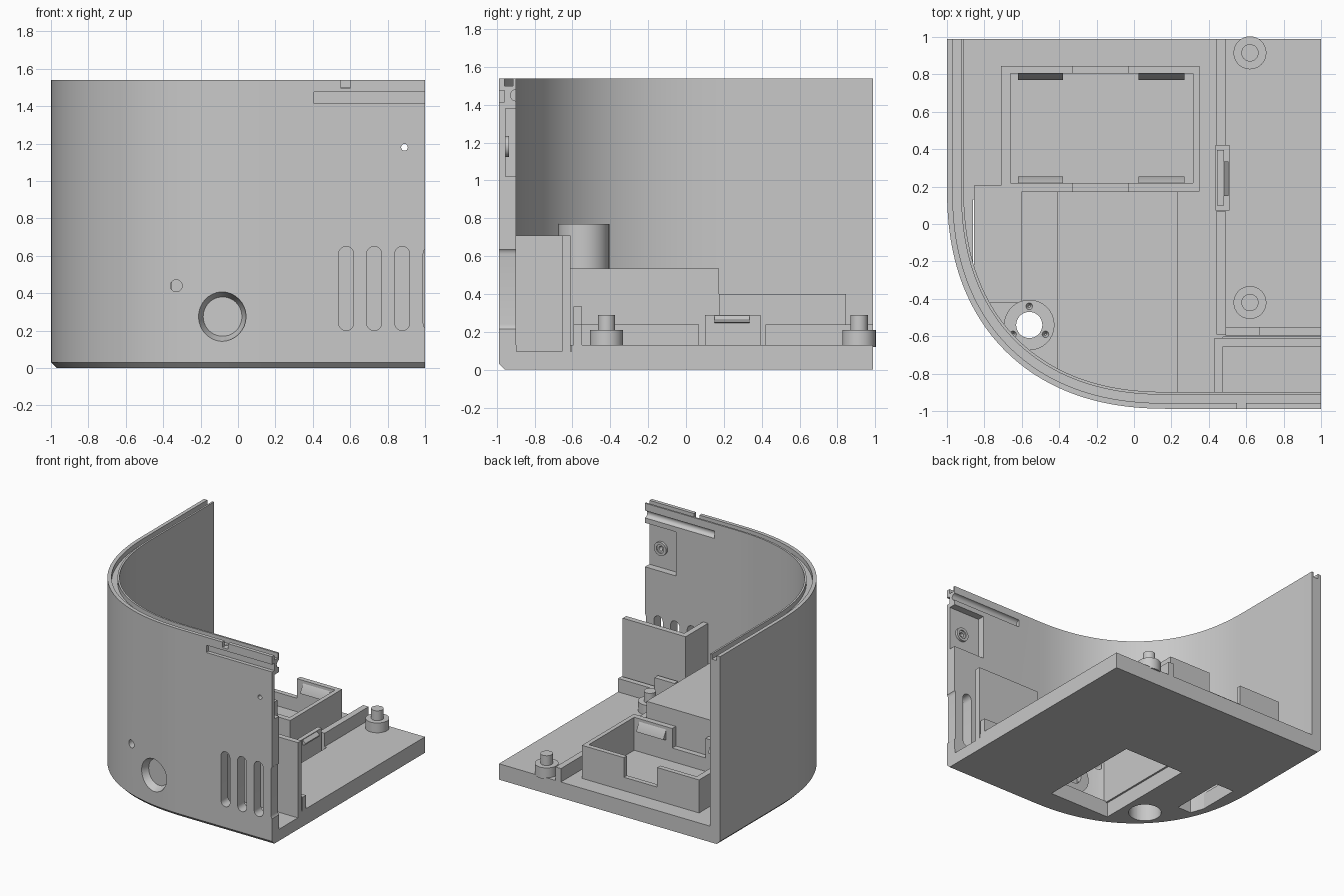
import bpy, bmesh, math

if "Cube" in bpy.data.objects:
    bpy.data.objects.remove(bpy.data.objects["Cube"])

grey = bpy.data.materials.new("light_grey")
grey.diffuse_color = (0.58, 0.58, 0.58, 1)
grey.use_nodes = True
grey.node_tree.nodes["Principled BSDF"].inputs["Base Color"].default_value = grey.diffuse_color
H, T, R, E = 1.54, 0.09, 1.19, 0.988      # height, wall thickness, corner size, half depth
CX, CY = -1 + R, -E + R                   # centre of the round corner
POWER = 2.29                              # fullness of the corner curve
FLOOR = 0.13


def finish(name, bm):
    bmesh.ops.recalc_face_normals(bm, faces=bm.faces)
    me = bpy.data.meshes.new(name)
    bm.to_mesh(me)
    bm.free()
    me.materials.append(grey)
    ob = bpy.data.objects.new(name, me)
    bpy.context.collection.objects.link(ob)
    return ob


def loft(name, rings):
    """Skin a list of equal rings and cap both ends."""
    bm = bmesh.new()
    vs = [[bm.verts.new(p) for p in r] for r in rings]
    n = len(rings[0])
    for a, b in zip(vs, vs[1:]):
        for i in range(n):
            j = (i + 1) % n
            bm.faces.new((a[i], a[j], b[j], b[i]))
    bm.faces.new(vs[0])
    bm.faces.new(vs[-1])
    return finish(name, bm)


def place(p, h, axis):
    return {'x': (h, p[0], p[1]), 'y': (p[0], h, p[1]), 'z': (p[0], p[1], h)}[axis]


def prism(name, pts, lo, hi, axis='z'):
    return loft(name, [[place(p, h, axis) for p in pts] for h in (lo, hi)])


def box(name, x0, x1, y0, y1, z0, z1):
    return prism(name, [(x0, y0), (x1, y0), (x1, y1), (x0, y1)], z0, z1)


def circle(c, r, n=32):
    return [(c[0] + r * math.cos(2 * math.pi * i / n), c[1] + r * math.sin(2 * math.pi * i / n)) for i in range(n)]


def turned(name, c, steps, axis='z', n=32):
    """Round part from (position along axis, radius) steps."""
    return loft(name, [[place(p, h, axis) for p in circle(c, r, n)] for h, r in steps])


def boolean(ob, tool, op='DIFFERENCE'):
    m = ob.modifiers.new("cut", 'BOOLEAN')
    m.object, m.operation, m.solver = tool, op, 'EXACT'
    dg = bpy.context.evaluated_depsgraph_get()
    me = bpy.data.meshes.new_from_object(ob.evaluated_get(dg))
    ob.modifiers.clear()
    ob.data = me


def cut(tool, *obs):
    for ob in obs:
        boolean(ob, tool)
    bpy.data.objects.remove(tool)


def path(d, n=48):
    """Left side, full round corner and front side, moved inward by d."""
    pts = [(-1 + d, E)]
    for i in range(n + 1):
        c, s = max(0, math.cos(math.pi / 2 * i / n)), math.sin(math.pi / 2 * i / n)
        if i == n:
            c = 0
        nx, ny = c ** (2 - 2 / POWER), s ** (2 - 2 / POWER)
        k = d / math.hypot(nx, ny)
        pts.append((CX - R * c ** (2 / POWER) + nx * k, CY - R * s ** (2 / POWER) + ny * k))
    return pts + [(1, -E + d)]


# Outer shell with bottom chamfer and a lip groove along the top
section = [(.03, 0), (T, 0), (T, H), (.075, H), (.075, H - .04), (.03, H - .04), (.03, H), (0, H), (0, .03)]
cols = [path(d) for d, z in section]
wall = loft("wall", [[(*cols[k][i], section[k][1]) for k in range(len(section))] for i in range(len(cols[0]))])
base = prism("floor", path(T) + [(1, E)], 0, FLOOR)
inside = prism("inside_helper", path(.06) + [(1, E)], -.5, 2)

# Hollow chamber over the bottom opening, side chamber and screw tower
chamber = box("chamber", -.41, .235, -1.1, .175, .12, .535)
side = box("side_chamber", -.855, -.6, -.42, .205, .12, .395)
tower = turned("screw_tower", (-.56, -.54), [(.12, .135), (.77, .135)])
cut(box("c", -.37, .19, -.88, .12, .0, .49), chamber)
for ob in (chamber, side, tower):
    boolean(ob, inside, 'INTERSECT')
bpy.data.objects.remove(inside)
cut(box("c", -.385, .16, -.77, .1, -.1, .3), base)
cut(box("c", -.86, -.7, -.32, .13, -.1, .35), base, side)

# Screw hole with a wide lower bore, and dimples on the tower top
cut(turned("c", (-.56, -.54), [(-.1, .122), (.5, .122)]), base, wall, side, chamber, tower)
cut(turned("c", (-.56, -.54), [(.4, .07), (.9, .07)]), tower, chamber)
for k in range(3):
    a = math.pi / 2 + k * 2 * math.pi / 3
    cut(turned("c", (-.56 + .1 * math.cos(a), -.54 + .1 * math.sin(a)), [(.74, .006), (.78, .022)], n=12), tower)

# Front countersunk opening with its inner ring, and a small pilot hole
ring = turned("opening_ring", (-.09, .275), [(-.9, .145), (-.81, .145)], 'y')
cut(turned("c", (-.09, .275), [(-1.1, .133), (-.97, .133), (-.83, .07), (-.7, .07)], 'y'), wall, ring)
cut(turned("c", (-.33, .44), [(-1.1, .032), (-.8, .032)], 'y', 20), wall)

# Ventilation slots
for x in (.578, .728, .878, 1.03):
    r = .04
    pts = [(x + r * math.cos(math.pi * i / 10), .61 + r * math.sin(math.pi * i / 10)) for i in range(11)]
    pts += [(x - r * math.cos(math.pi * i / 10), .24 - r * math.sin(math.pi * i / 10)) for i in range(11)]
    cut(prism("c", pts, -1.1, -.8, 'y'), wall)

# Upper rail grooves, lip notch, recess and indicator hole
cut(box("c", .405, 1.1, -1.1, -.958, 1.415, 1.475), wall)
cut(turned("c", (-.898, 1.45), [(.37, .03), (1.1, .03)], 'x', 16), wall)
cut(box("c", .55, .6, -1.1, -.94, 1.495, 1.6), wall)
cut(box("c", .72, 1.1, -.955, -.8, 1.02, 1.38), wall)
stud = turned("indicator_ring", (.89, 1.18), [(-.96, .055), (-.935, .055)], 'y', 24)
cut(turned("c", (.89, 1.18), [(-1.1, .018), (-.8, .018)], 'y', 16), wall, stud)
cut(turned("c", (.89, 1.18), [(-.945, .034), (-.9, .034)], 'y', 20), stud)

# Open tray with notched long walls and snap hooks
tray = box("tray", -.71, .35, .175, .845, .12, .4)
cut(box("c", -.66, .315, .22, .805, .05, .6), tray)
cut(box("c", -.33, -.03, .1, .95, .24, .6), tray)
for x0, x1 in ((-.62, -.38), (.025, .27)):
    for y, s in ((.22, 1), (.805, -1)):
        prism("snap_hook", [(y - s * .005, .385), (y + s * .035, .315), (y + s * .035, .305), (y - s * .005, .29)], x0, x1, 'x')

# Corner bracket with a sunken pocket behind the vents
box("bracket_back", .43, 1, -.655, -.61, .095, .71)
box("bracket_side", .43, .475, -.9, -.655, .095, .71)
cut(box("c", .475, 1.1, -.897, -.605, .095, .3), base)

# Divider rails, cross ribs and board clip in a shallow slot
for y0, y1 in ((-.59, .07), (.42, E)):
    box("divider_rail", .44, .49, y0, y1, .12, .24)
box("cross_rib_high", .49, .67, -.595, -.55, .12, .335)
box("cross_rib_low", .67, 1, -.595, -.55, .12, .24)
cut(box("c", .435, .51, .075, .42, .08, .3), base)
box("board_clip", .445, .48, .1, .395, .07, .29)
prism("clip_hook", [(.475, .29), (.505, .262), (.505, .252), (.475, .245)], .15, .335, 'y')

# Board pegs
for y in (-.42, .915):
    turned("board_peg", (.62, y), [(.12, .088), (.21, .088), (.2101, .046), (.29, .046)])

# Smooth shading with crisp edges
bpy.ops.object.select_all(action='DESELECT')
for ob in bpy.context.scene.objects:
    ob.select_set(True)
    bpy.context.view_layer.objects.active = ob
bpy.ops.object.shade_smooth_by_angle(angle=math.radians(30))
